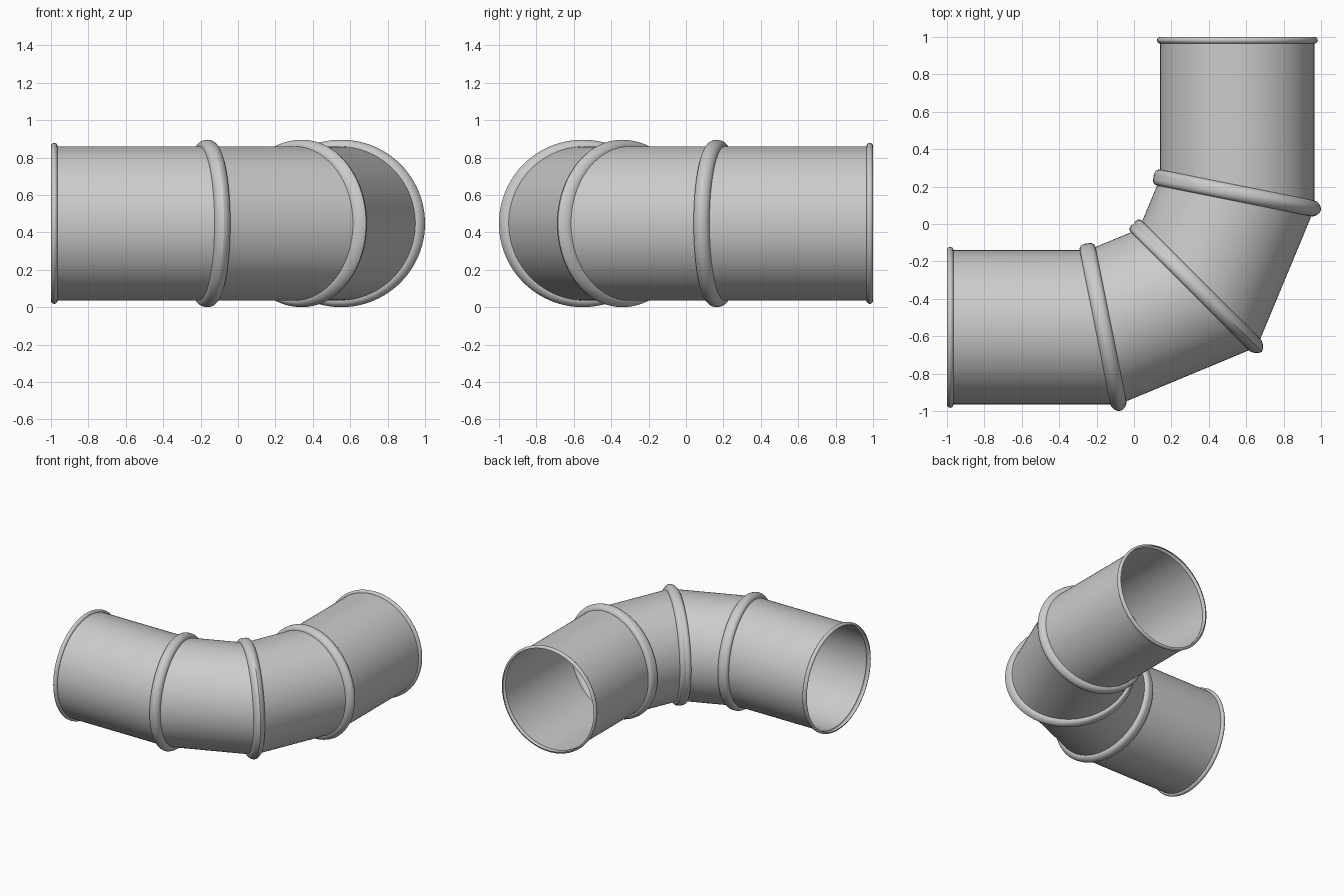
import bpy, bmesh
from math import sin, cos, pi, radians, sqrt
from mathutils import Vector

if "Cube" in bpy.data.objects:
    bpy.data.objects.remove(bpy.data.objects["Cube"])

N = 96            # sides of the round duct
R = 0.4125        # duct radius
H = 0.4475        # centre-line height
BEAD_W, BEAD_H = 0.043, 0.035
RIM = 0.0175
UP = Vector((0, 0, 1))


def ring(joint, normal, axis, d, r):
    """Duct cross-section cut by the plane lying d along normal from joint."""
    k = axis.dot(normal)
    centre = joint + axis * (d / k)
    side = UP.cross(axis)
    pts = []
    for i in range(N):
        a = 2 * pi * i / N
        o = side * (r * cos(a)) + UP * (r * sin(a))
        pts.append(centre + o - axis * (o.dot(normal) / k))
    return pts


def loft(name, rings):
    bm = bmesh.new()
    loops = [[bm.verts.new(p) for p in r] for r in rings]
    for a, b in zip(loops, loops[1:]):
        for i in range(N):
            j = (i + 1) % N
            bm.faces.new((a[i], a[j], b[j], b[i]))
    me = bpy.data.meshes.new(name)
    bm.to_mesh(me)
    bm.free()
    ob = bpy.data.objects.new(name, me)
    bpy.context.collection.objects.link(ob)
    bpy.ops.object.select_all(action='DESELECT')
    ob.select_set(True)
    bpy.context.view_layer.objects.active = ob
    bpy.ops.object.shade_smooth_by_angle(angle=radians(30))


# Centre line of the four-piece elbow
path = [Vector(p) for p in ((-1, -0.5525, H), (-0.164, -0.5525, H), (0.342, -0.342, H),
                            (0.5525, 0.164, H), (0.5525, 1, H))]
axes = [(b - a).normalized() for a, b in zip(path, path[1:])]
normals = [axes[0]] + [(a + b).normalized() for a, b in zip(axes, axes[1:])] + [axes[-1]]
last = len(path) - 1
trim = [2 * RIM] + [BEAD_W] * (last - 1) + [2 * RIM]

# Straight duct pieces
for i, ax in enumerate(axes):
    loft(f"duct_piece_{i + 1}", [ring(path[i], normals[i], ax, trim[i], R),
                                 ring(path[i + 1], normals[i + 1], ax, -trim[i + 1], R)])

# Raised seam beads on the mitred joints
for i in range(1, last):
    rings = []
    for s in range(17):
        t = -cos(pi * s / 16)
        ax = axes[i - 1] if t < 0 else axes[i]
        rings.append(ring(path[i], normals[i], ax, t * BEAD_W, R + BEAD_H * sqrt(max(0, 1 - t * t))))
    loft(f"seam_bead_{i}", rings)

# Rolled rims at the open ends
for name, i, ax, sgn in (("inlet_rim", 0, axes[0], 1), ("outlet_rim", last, axes[-1], -1)):
    rings = [ring(path[i], ax, ax, sgn * RIM * (1 - cos(pi * s / 10)), R + RIM * sin(pi * s / 10))
             for s in range(11)]
    loft(name, rings if sgn > 0 else rings[::-1])
